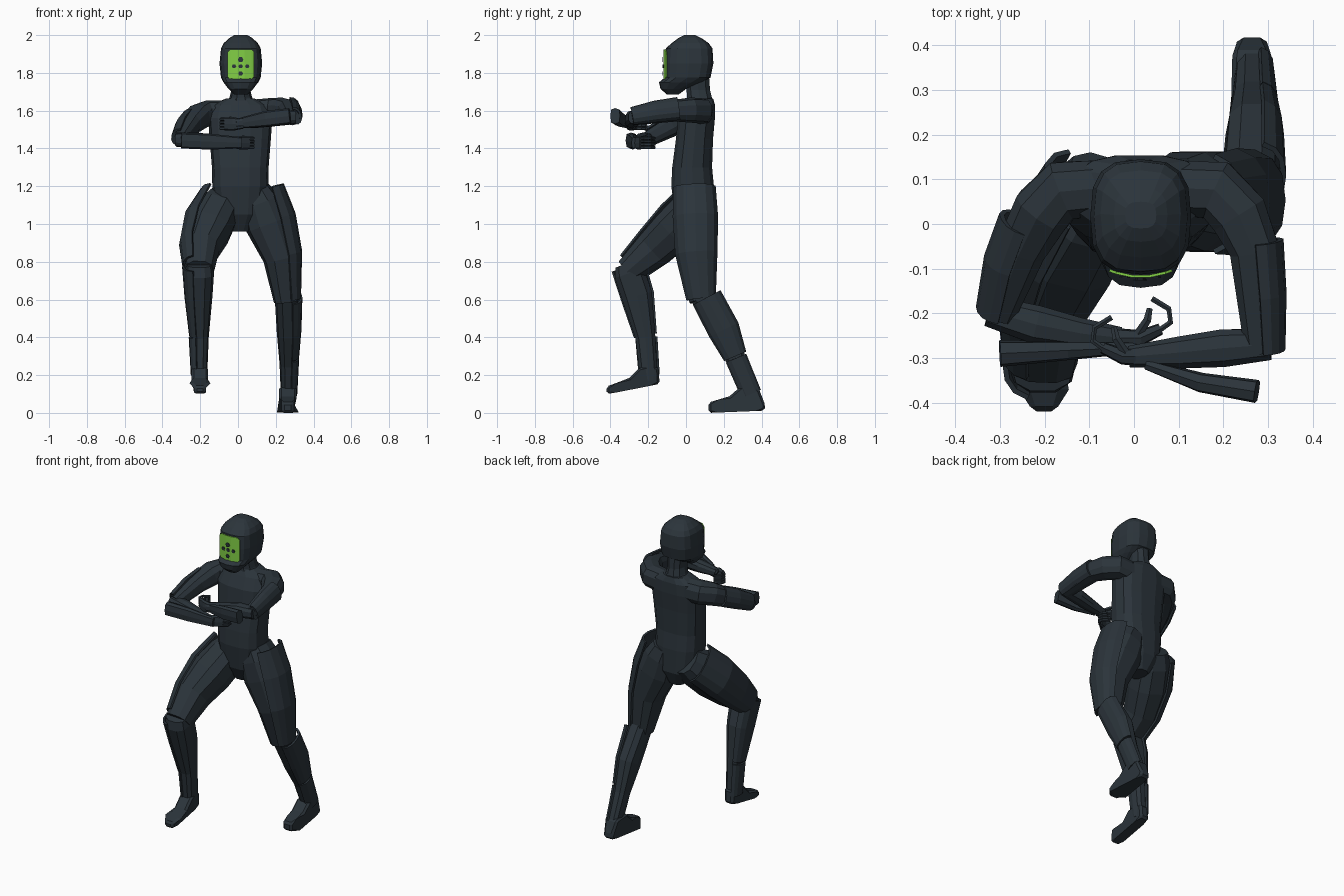
import bpy, bmesh, math
from mathutils import Vector as V


def material(name, rgb):
    m = bpy.data.materials.new(name)
    m.diffuse_color = (*rgb, 1)
    return m


DARK = material("dark slate", (0.024, 0.034, 0.043))
GREEN = material("visor green", (0.22, 0.62, 0.06))


def finish(name, bm, mat=DARK):
    bmesh.ops.recalc_face_normals(bm, faces=bm.faces)
    me = bpy.data.meshes.new(name)
    bm.to_mesh(me)
    bm.free()
    me.materials.append(mat)
    ob = bpy.data.objects.new(name, me)
    bpy.context.collection.objects.link(ob)
    return ob


def power(c, p):
    return math.copysign(abs(c) ** p, c)


def limb(name, pts, ref, n=10, p=0.8, arc=None, level=False):
    """Loft rings (x, y, z, radius toward ref, other radius) along a path.
    With arc (degrees) only a curved shell facing ref is made."""
    bm = bmesh.new()
    cs = [V(q[:3]) for q in pts]
    rings = []
    for i, q in enumerate(pts):
        t = (cs[min(i + 1, len(cs) - 1)] - cs[max(i - 1, 0)]).normalized()
        if level:
            t = V((0, 0, 1))
        u = V(ref)
        u = (u - t * u.dot(t)).normalized()
        v = t.cross(u)
        if arc:
            angs = [math.radians(arc * (k / (n - 1) * 2 - 1)) for k in range(n)]
        else:
            angs = [2 * math.pi * k / n for k in range(n)]
        rings.append([bm.verts.new(cs[i] + u * q[3] * power(math.cos(a), p)
                                   + v * q[4] * power(math.sin(a), p)) for a in angs])
    for a, b in zip(rings, rings[1:]):
        for k in range(n - 1 if arc else n):
            j = (k + 1) % n
            bm.faces.new((a[k], a[j], b[j], b[k]))
    if not arc:
        bm.faces.new(rings[0])
        bm.faces.new(rings[-1])
    ob = finish(name, bm)
    if arc:
        s = ob.modifiers.new("thickness", 'SOLIDIFY')
        s.thickness, s.offset = 0.012, 0
    return ob


def stack(name, rows, x, n, p):
    """Horizontal rings: (z, half width, front y, back y)."""
    limb(name, [(x, (f + b) / 2, z, w, (b - f) / 2) for z, w, f, b in rows],
         (1, 0, 0), n, p, level=True)


# torso, neck and helmet
stack("torso", [(.96, .05, -.01, .11), (1.05, .125, -.06, .15), (1.2, .148, -.08, .15),
                (1.3, .15, -.075, .14), (1.45, .162, -.055, .145), (1.56, .17, -.045, .155),
                (1.63, .15, -.01, .155), (1.665, .075, .01, .145)], .012, 14, .75)
stack("neck", [(1.63, .085, 0, .145), (1.67, .06, .003, .14), (1.71, .05, .0, .13),
               (1.78, .055, 0, .125)], .015, 10, .9)
stack("helmet", [(1.685, .035, -.10, -.04), (1.715, .065, -.135, 0), (1.75, .092, -.143, .085),
                 (1.775, .105, -.113, .13), (1.85, .113, -.113, .145), (1.93, .105, -.107, .14),
                 (1.958, .09, -.075, .12), (1.985, .06, -.04, .08), (2.0, .035, -.01, .05)],
      .015, 16, .7)


# curved green visor with clipped corners
def visor_y(dx):
    return -.118 + 2.9 * dx * dx


bm = bmesh.new()
cols = []
for dx in (-.07, -.055, -.02, .02, .055, .07):
    h = .065 if abs(dx) > .06 else .08
    cols.append([bm.verts.new((.015 + dx, visor_y(dx), 1.845 + s * h)) for s in (-1, 1)])
for a, b in zip(cols, cols[1:]):
    bm.faces.new((a[0], b[0], b[1], a[1]))
ob = finish("visor", bm, GREEN)
ob.modifiers.new("thickness", 'SOLIDIFY').thickness = .006
ob.modifiers["thickness"].offset = 0

# small dark sensor dots on the visor
for dx, z, r in ((0, 1.87, .015), (-.035, 1.835, .012), (0, 1.835, .012),
                 (.035, 1.835, .012), (0, 1.797, .013)):
    bm = bmesh.new()
    top = [bm.verts.new((.014 + dx + r * math.cos(k * math.pi / 3), visor_y(dx) - .006,
                         z + r * math.sin(k * math.pi / 3))) for k in range(6)]
    bm.faces.new(top)
    finish("visor_dot", bm).modifiers.new("thickness", 'SOLIDIFY').thickness = .003

# legs: one bent forward, one stretched back
R, L = (-1, 0, 0), (1, 0, 0)
limb("right_thigh", [(-.065, .09, 1.13, .09, .09), (-.10, .03, 1.07, .11, .118),
                     (-.15, -.06, .975, .118, .12), (-.195, -.17, .87, .098, .105),
                     (-.205, -.31, .75, .078, .072)], R)
limb("right_thigh_plate", [(-.115, .07, 1.12, .09, .125), (-.17, -.05, 1.0, .115, .128),
                           (-.207, -.17, .88, .10, .112), (-.213, -.29, .77, .075, .085)],
     R, n=7, arc=75)
limb("right_shin", [(-.205, -.32, .79, .07, .06), (-.205, -.30, .74, .078, .085),
                    (-.205, -.26, .62, .07, .085), (-.2, -.215, .4, .045, .055),
                    (-.2, -.195, .17, .036, .048)], R)
limb("right_shin_plate", [(-.21, -.305, .775, .08, .09), (-.208, -.258, .62, .07, .087),
                          (-.203, -.215, .41, .05, .058)], R, n=7, arc=75)
limb("right_ankle_plate", [(-.205, -.21, .40, .05, .055), (-.203, -.195, .2, .041, .052)],
     R, n=7, arc=75)
limb("left_thigh", [(.09, .05, 1.18, .08, .10), (.12, .05, 1.11, .105, .115),
                    (.16, .05, 1.0, .122, .117), (.23, .055, .82, .097, .105),
                    (.255, .085, .59, .065, .068)], L)
limb("left_thigh_plate", [(.15, .045, 1.19, .09, .11), (.19, .05, 1.03, .112, .118),
                          (.235, .055, .84, .10, .11), (.262, .08, .6, .066, .075)],
     L, n=7, arc=75)
limb("left_shin", [(.26, .09, .62, .066, .07), (.265, .2, .43, .06, .08),
                   (.265, .275, .26, .045, .05), (.265, .35, .08, .038, .048)], L)
limb("left_shin_plate", [(.265, .11, .61, .07, .08), (.268, .2, .44, .062, .083),
                         (.268, .26, .3, .05, .06)], L, n=7, arc=75)
limb("left_ankle_plate", [(.268, .265, .29, .05, .055), (.268, .345, .1, .04, .052)],
     L, n=7, arc=75)


# feet: side profiles extruded across, narrowed at toe and heel, and bevelled
def foot(name, profile, x0, x1):
    bm = bmesh.new()
    face = bm.faces.new([bm.verts.new((x0, y, z)) for y, z in profile])
    ext = bmesh.ops.extrude_face_region(bm, geom=[face])["geom"]
    bmesh.ops.translate(bm, vec=(x1 - x0, 0, 0),
                        verts=[g for g in ext if isinstance(g, bmesh.types.BMVert)])
    lo, hi = min(p[0] for p in profile), max(p[0] for p in profile)
    mid = (x0 + x1) / 2
    for v in bm.verts:
        if v.co.y < lo + .01 or v.co.y > hi - .015:
            v.co.x = mid + (v.co.x - mid) * .65
    b = finish(name, bm).modifiers.new("bevel", 'BEVEL')
    b.width, b.segments = .012, 1


foot("right_foot", [(-.42, .10), (-.37, .108), (-.19, .143), (-.14, .153), (-.145, .24),
                    (-.19, .25), (-.245, .24), (-.3, .185), (-.37, .158), (-.42, .14)],
     -.245, -.158)
foot("left_foot", [(.12, 0), (.17, .002), (.37, .01), (.415, .012), (.42, .04), (.385, .13),
                   (.29, .14), (.23, .088), (.17, .07), (.12, .055)], .218, .31)

# arms crossed in front of the chest
UP, FRONT = (0, 0, 1), (0, -1, 0)
limb("right_upper_arm", [(-.08, .08, 1.585, .07, .065), (-.16, .075, 1.585, .07, .07),
                         (-.205, .03, 1.57, .068, .068), (-.25, -.05, 1.53, .058, .058),
                         (-.305, -.2, 1.45, .042, .042)], UP)
limb("right_arm_plate", [(-.242, .0, 1.55, .055, .058), (-.275, -.09, 1.51, .055, .057),
                         (-.30, -.2, 1.455, .048, .048)], (-1, 0, .3), n=7, arc=75)
limb("right_forearm", [(-.325, -.195, 1.445, .036, .036), (-.22, -.225, 1.442, .043, .045),
                       (-.12, -.245, 1.435, .036, .036), (-.03, -.255, 1.43, .025, .025)], UP)
limb("right_forearm_plate", [(-.30, -.29, 1.442, .03, .042), (-.15, -.283, 1.436, .022, .042),
                             (.02, -.276, 1.43, .012, .03)], FRONT, 8, .6)
limb("left_upper_arm", [(.10, .08, 1.59, .07, .065), (.185, .075, 1.6, .068, .07),
                        (.235, .02, 1.603, .066, .068), (.27, -.06, 1.6, .058, .058),
                        (.287, -.285, 1.562, .04, .04)], UP)
limb("left_arm_plate", [(.27, -.04, 1.605, .057, .06), (.28, -.16, 1.59, .054, .056),
                        (.287, -.285, 1.567, .045, .045)], (1, 0, .3), n=7, arc=75)
limb("left_forearm", [(.305, -.27, 1.565, .036, .036), (.2, -.278, 1.56, .042, .044),
                      (.1, -.288, 1.545, .036, .037), (-.01, -.297, 1.532, .025, .025)], UP)
limb("left_forearm_plate", [(.03, -.315, 1.537, .012, .03), (.15, -.355, 1.557, .022, .042),
                            (.275, -.375, 1.572, .026, .042)], FRONT, 8, .6)


# hands with curled fingers and a thumb; s is the pointing direction along x
def hand(side, x, y, z, s):
    limb(side + "_palm", [(x - s * .03, y, z, .025, .022), (x + s * .025, y, z, .036, .018),
                          (x + s * .07, y + .02, z, .034, .013)], UP, 8, .6)
    for k in range(4):
        h = z - .025 + k * .0165
        path = ((.06, .012), (.092, .035), (.088, .065), (.05, .088))
        limb(f"{side}_finger", [(x + s * a, y + b, h, .008, .007) for a, b in path], UP, 6)
    limb(side + "_thumb", [(x + s * .02, y + .01, z + .022, .011, .011),
                           (x + s * .04, y + .04, z + .03, .01, .01),
                           (x + s * .045, y + .065, z + .022, .007, .007)], UP, 6)


hand("right", -.01, -.255, 1.43, 1)
hand("left", 0, -.297, 1.53, -1)
